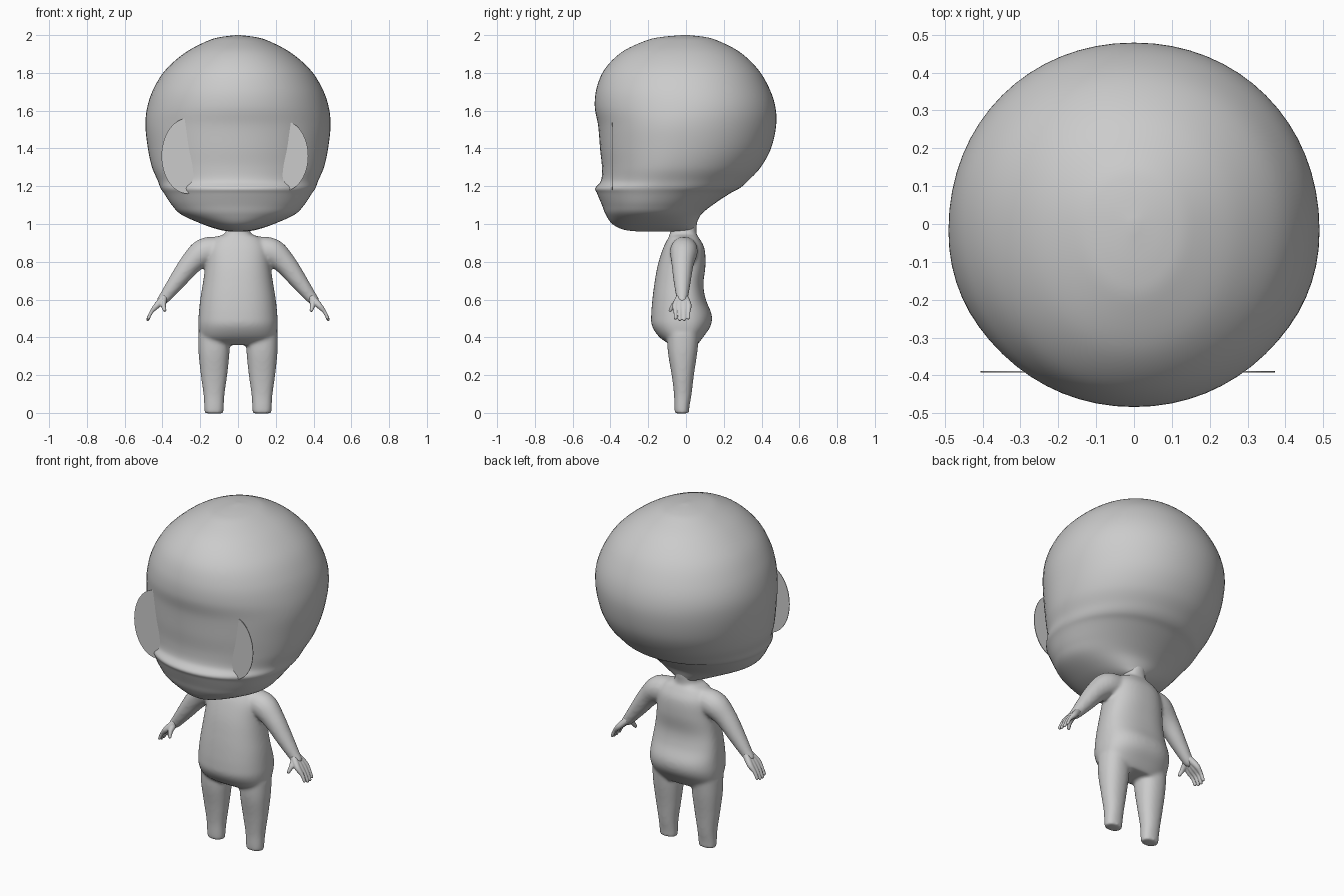
import bpy
import bmesh
from math import sin, cos, pi
from mathutils import Vector

cube = bpy.data.objects.get("Cube")
if cube:
    bpy.data.objects.remove(cube)

grey = bpy.data.materials.new("plain grey")
grey.use_nodes = True
grey.diffuse_color = (0.6, 0.6, 0.6, 1)
grey.node_tree.nodes["Principled BSDF"].inputs["Base Color"].default_value = grey.diffuse_color


def smooth_rows(rows, steps=6):
    """Catmull-Rom interpolation through rows of values."""
    rows = [Vector(r) for r in rows]
    result = []
    for i in range(len(rows) - 1):
        a, b, c, d = rows[max(i - 1, 0)], rows[i], rows[i + 1], rows[min(i + 2, len(rows) - 1)]
        for s in range(steps):
            t = s / steps
            result.append(b + (c - a) * (t / 2) + (a * 2 - b * 5 + c * 4 - d) * (t * t / 2)
                          + (b * 3 - a - c * 3 + d) * (t ** 3 / 2))
    return result + [rows[-1]]


def skin_rings(bm, rings):
    """Bridge rings of points and cap both ends."""
    loops = [[bm.verts.new(p) for p in ring] for ring in rings]
    count = len(loops[0])
    for low, high in zip(loops, loops[1:]):
        for i in range(count):
            j = (i + 1) % count
            bm.faces.new((low[i], low[j], high[j], high[i]))
    bm.faces.new(loops[0][::-1])
    bm.faces.new(loops[-1])


def loft(bm, rows, count=64, center_x=0, power=1.0):
    """Horizontal sections: height, half width, front, back, depth of widest point."""
    rings = []
    for z, w, front, back, mid in smooth_rows(rows):
        ring = []
        for i in range(count):
            t = 2 * pi * i / count
            c, s = cos(t), sin(t)
            x = w * abs(c) ** power * (1 if c > 0 else -1)
            y = mid + (back - mid if s > 0 else mid - front) * abs(s) ** power * (1 if s > 0 else -1)
            ring.append((center_x + x, y, z))
        rings.append(ring)
    skin_rings(bm, rings)


def tube(bm, path, count=16):
    """Round limb through points with a radius each, with ball ends."""
    rows = smooth_rows(path)
    points = [Vector(r[:3]) for r in rows]
    rings = []
    for i, p in enumerate(points):
        along = (points[min(i + 1, len(points) - 1)] - points[max(i - 1, 0)]).normalized()
        u = along.cross(Vector((0, 1, 0))).normalized()
        v = along.cross(u)
        rings.append([p + (u * cos(2 * pi * k / count) + v * sin(2 * pi * k / count)) * rows[i][3]
                      for k in range(count)])
    skin_rings(bm, rings)
    for p, r in ((points[0], rows[0][3]), (points[-1], rows[-1][3])):
        ball = bmesh.ops.create_icosphere(bm, subdivisions=2, radius=r)
        bmesh.ops.translate(bm, verts=ball["verts"], vec=p)


def finish(bm, name, voxel=0, rounds=0):
    """Make the object; optionally fuse its parts and relax the joins."""
    bmesh.ops.recalc_face_normals(bm, faces=bm.faces)
    mesh = bpy.data.meshes.new(name)
    bm.to_mesh(mesh)
    bm.free()
    mesh.materials.append(grey)
    mesh.shade_smooth()
    obj = bpy.data.objects.new(name, mesh)
    bpy.context.collection.objects.link(obj)
    if voxel:
        fuse = obj.modifiers.new("fuse", "REMESH")
        fuse.mode = "VOXEL"
        fuse.voxel_size = voxel
        fuse.use_smooth_shade = True
        relax = obj.modifiers.new("relax", "SMOOTH")
        relax.factor = 0.5
        relax.iterations = rounds
    return obj


# Head: big rounded skull, flat face, mouth ridge and tapering nape
bm = bmesh.new()
loft(bm, [
    (.96, .04, -.25, .04, -.1),
    (.97, .1, -.33, .045, -.12),
    (1, .19, -.39, .055, -.16),
    (1.05, .3, -.425, .08, -.18),
    (1.1, .35, -.445, .14, -.17),
    (1.16, .39, -.47, .23, -.14),
    (1.19, .41, -.48, .285, -.12),
    (1.23, .425, -.45, .33, -.1),
    (1.3, .455, -.445, .395, -.07),
    (1.4, .477, -.455, .45, -.04),
    (1.52, .49, -.465, .477, -.02),
    (1.62, .48, -.483, .473, 0),
    (1.72, .445, -.473, .44, 0),
    (1.82, .38, -.43, .38, 0),
    (1.91, .275, -.34, .285, 0),
    (1.97, .16, -.215, .17, 0),
    (1.99, .09, -.13, .1, 0),
    (2, .01, -.02, .01, 0)], power=.97)
finish(bm, "head")

# Body: torso with neck, legs and arms fused into one skin
bm = bmesh.new()
loft(bm, [
    (.36, .17, -.08, .06, -.01),
    (.4, .2, -.14, .09, -.01),
    (.46, .21, -.18, .13, -.01),
    (.52, .208, -.184, .136, -.01),
    (.6, .2, -.178, .105, -.01),
    (.68, .187, -.168, .092, -.01),
    (.78, .172, -.15, .103, -.01),
    (.87, .16, -.122, .098, -.01),
    (.925, .125, -.095, .07, -.01),
    (.95, .07, -.085, .055, -.01),
    (1, .058, -.08, .058, -.01),
    (1.04, .06, -.08, .06, -.01)], power=.85)
for side in (1, -1):
    loft(bm, [
        (-.003, .05, -.06, .016, -.02),
        (.03, .052, -.062, .018, -.02),
        (.1, .056, -.064, .03, -.02),
        (.2, .07, -.076, .042, -.02),
        (.32, .082, -.096, .06, -.02),
        (.42, .084, -.1, .07, -.02)], 32, side * .127, .9)
    tube(bm, [
        (side * .1, -.01, .865, .07),
        (side * .18, -.012, .85, .074),
        (side * .25, -.018, .79, .06),
        (side * .32, -.02, .7, .047),
        (side * .385, -.02, .615, .033),
        (side * .405, -.02, .595, .028)])
finish(bm, "body", .008, 14)

# Hands: flat palm, four fingers and a thumb
for side, label in ((1, "left"), (-1, "right")):
    bm = bmesh.new()
    for k in range(4):
        y = -.056 + k * .023
        drop = .008 if k in (0, 3) else 0
        tube(bm, [
            (side * .39, -.02 + (y + .02) * .4, .61, .02),
            (side * .428, y, .57, .017),
            (side * .458, y, .535, .0105),
            (side * (.478 - drop / 2), y, .494 + drop, .009)], 10)
    tube(bm, [
        (side * .395, -.035, .6, .02),
        (side * .395, -.065, .57, .014),
        (side * .388, -.083, .543, .0095)], 10)
    finish(bm, "hand_" + label, .004, 4)

# Eye plates: thin upright ovals set into the face
for label, x, rx, rz in (("left", .245, .127, .185), ("right", -.265, .14, .2)):
    bm = bmesh.new()
    skin_rings(bm, [[(x + rx * cos(pi * i / 24), y, 1.36 + rz * sin(pi * i / 24)) for i in range(48)]
                    for y in (-.392, -.388)])
    plate = finish(bm, "eye_plate_" + label)
    plate.data.shade_flat()
